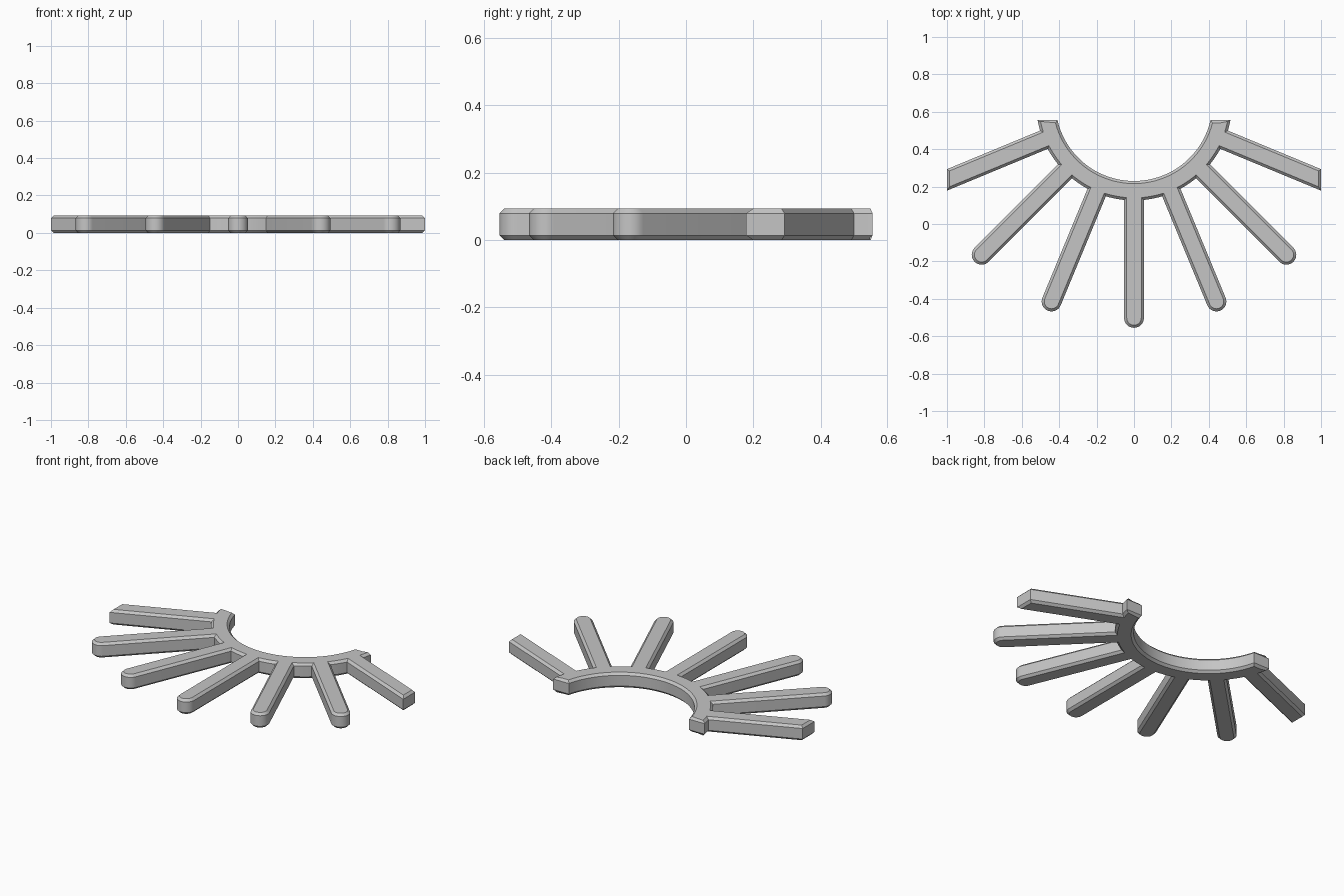
import bpy
import bmesh
from math import sin, cos, asin, acos, radians, pi
from mathutils import Vector

cube = bpy.data.objects.get("Cube")
if cube:
    bpy.data.objects.remove(cube)

CENTRE_Y = 0.65       # centre of the arc and of the spokes
BACK_Y = 0.555        # flat cut across the arc ends
SIDE_X = 1.0          # flat cut across the outermost spokes
R_IN, R_OUT = 0.42, 0.524
HALF = 0.053          # half width of a spoke
REACH = 1.152         # distance to the centre of a spoke's round tip
HEIGHT, CHAMFER = 0.093, 0.014


def polar(r, a, side=0.0):
    """Point r out along direction a (0 faces front), shifted sideways."""
    return Vector((r * sin(a) + side * cos(a),
                   CENTRE_Y - r * cos(a) + side * sin(a)))


def arc(r, a, b, n):
    return [polar(r, a + (b - a) * i / n) for i in range(n + 1)]


def spoke_tip(a):
    """Rounded tip, or a straight cut where the spoke passes the side limit."""
    if REACH * abs(sin(a)) > SIDE_X:
        return [polar((SIDE_X - s * cos(a) * (1 if a > 0 else -1)) / abs(sin(a)), a, s)
                for s in (-HALF, HALF)]
    n = 16
    return [polar(REACH + HALF * sin(pi * i / n), a, -HALF * cos(pi * i / n))
            for i in range(n + 1)]


# Outline: outer arc with spokes, then back along the inner arc
end_out = acos((CENTRE_Y - BACK_Y) / R_OUT)
end_in = acos((CENTRE_Y - BACK_Y) / R_IN)
half_angle = asin(HALF / R_OUT)
outline, start = [], -end_out
rim, spokes = [], []      # outline indices of the outer arc and of each spoke


def add_rim(a, b):
    first = len(outline)
    outline.extend(arc(R_OUT, a, b, 6))
    rim.extend(range(first, len(outline)))


for k in range(-3, 4):
    a = radians(22.5 * k)
    add_rim(start, a - half_angle)
    first = len(outline) - 1
    outline += spoke_tip(a)
    spokes.append(list(range(first, len(outline) + 1)))
    start = a + half_angle
add_rim(start, end_out)
inner_start = len(outline)
outline += arc(R_IN, end_in, -end_in, len(rim) - 1)
count = len(outline)
inner = list(range(inner_start, count))[::-1]


def inset(points, d):
    """Mitred inward offset of an anticlockwise outline."""
    result = []
    for i, p in enumerate(points):
        e1 = (p - points[i - 1]).normalized()
        e2 = (points[(i + 1) % len(points)] - p).normalized()
        n1, n2 = Vector((-e1.y, e1.x)), Vector((-e2.y, e2.x))
        result.append(p + (n1 + n2) * d / (1 + n1.dot(n2)))
    return result


# Walls with chamfered top and bottom rims
small = inset(outline, CHAMFER)
levels = [(small, 0), (outline, CHAMFER),
          (outline, HEIGHT - CHAMFER), (small, HEIGHT)]
bm = bmesh.new()
loops = [[bm.verts.new((p.x, p.y, z)) for p in pts] for pts, z in levels]
for low, high in zip(loops, loops[1:]):
    for i in range(count):
        j = (i + 1) % count
        bm.faces.new((low[i], low[j], high[j], high[i]))

# Flat caps: one convex face per spoke and a strip of quads along the arc
cap = spokes + [[rim[i], rim[i + 1], inner[i + 1], inner[i]]
                for i in range(len(rim) - 1)]
for face in cap:
    bm.faces.new([loops[-1][i] for i in face])
    bm.faces.new([loops[0][i] for i in reversed(face)])

mesh = bpy.data.meshes.new("spoked_arc")
bm.to_mesh(mesh)
bm.free()
body = bpy.data.objects.new("spoked_arc", mesh)
bpy.context.collection.objects.link(body)

# Plain grey
grey = bpy.data.materials.new("plain grey")
grey.use_nodes = True
colour = (0.56, 0.56, 0.56, 1)
grey.diffuse_color = colour
grey.node_tree.nodes["Principled BSDF"].inputs["Base Color"].default_value = colour
mesh.materials.append(grey)

bpy.ops.object.select_all(action='DESELECT')
body.select_set(True)
bpy.context.view_layer.objects.active = body
bpy.ops.object.shade_smooth_by_angle(angle=radians(30))
